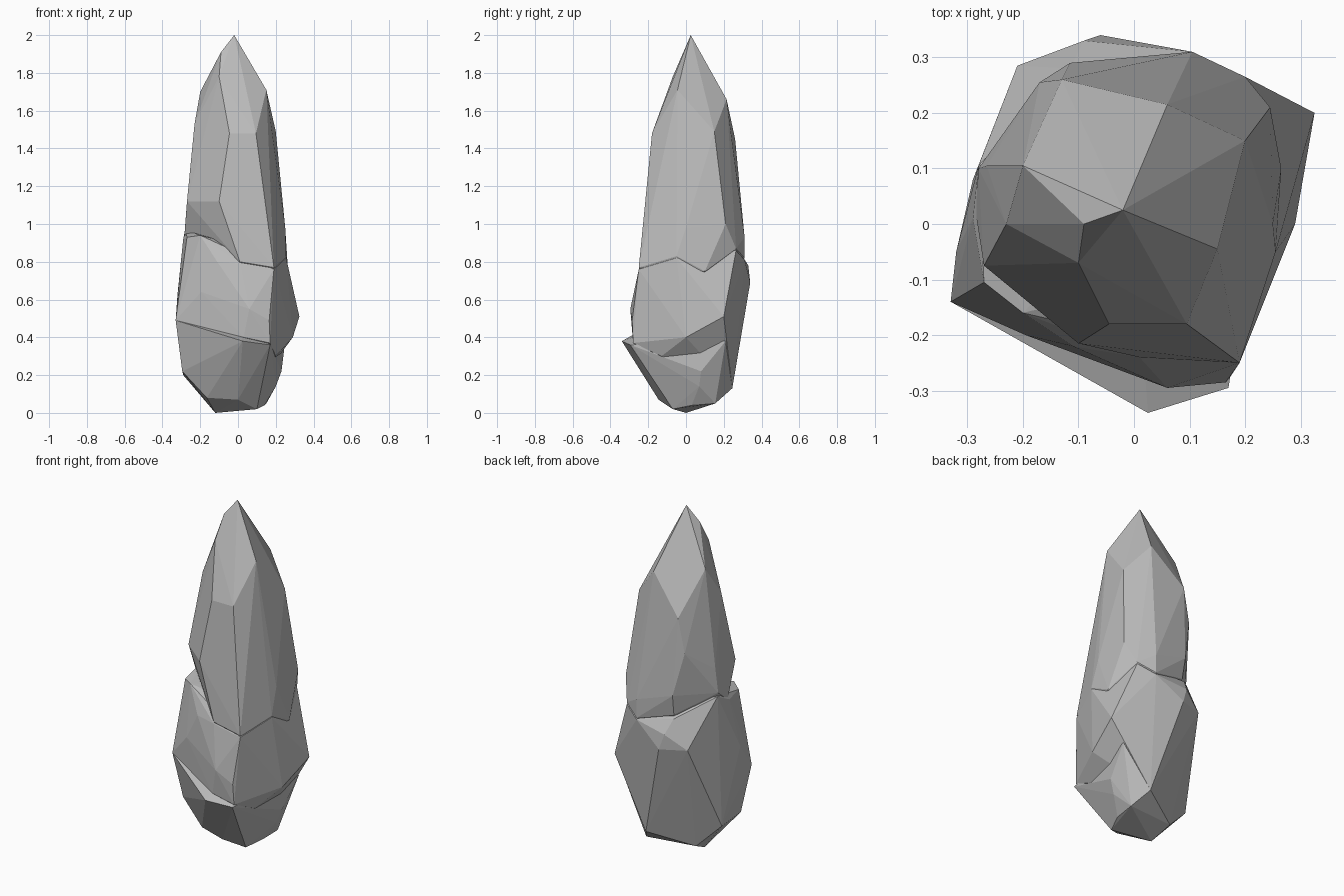
import bpy
import bmesh

default_cube = bpy.data.objects.get("Cube")
if default_cube:
    bpy.data.objects.remove(default_cube, do_unlink=True)

stone = bpy.data.materials.new("stone grey")
stone.use_nodes = True
grey = (0.5, 0.5, 0.5, 1)
stone.diffuse_color = grey
stone.node_tree.nodes["Principled BSDF"].inputs["Base Color"].default_value = grey


def chiselled_chunk(name, corners):
    """Flat faceted piece of stone stretched around its corner points."""
    mesh = bpy.data.meshes.new(name)
    bm = bmesh.new()
    for corner in corners:
        bm.verts.new(corner)
    bmesh.ops.convex_hull(bm, input=list(bm.verts))
    buried = [v for v in bm.verts if not v.link_faces]
    bmesh.ops.delete(bm, geom=buried, context="VERTS")
    bmesh.ops.recalc_face_normals(bm, faces=list(bm.faces))
    bm.to_mesh(mesh)
    bm.free()
    mesh.materials.append(stone)
    chunk = bpy.data.objects.new(name, mesh)
    bpy.context.collection.objects.link(chunk)
    return chunk


def merge_into(target, pieces):
    """Fuse the pieces into the target so no inner walls remain."""
    for piece in pieces:
        union = target.modifiers.new("fuse " + piece.name, "BOOLEAN")
        union.operation = "UNION"
        union.solver = "EXACT"
        union.object = piece
    bpy.context.view_layer.update()
    depsgraph = bpy.context.evaluated_depsgraph_get()
    fused = bpy.data.meshes.new_from_object(target.evaluated_get(depsgraph))
    target.modifiers.clear()
    target.data = fused
    for piece in pieces:
        bpy.data.objects.remove(piece, do_unlink=True)


# Tall pointed upper shard, its right side running down into the shoulder
spire = chiselled_chunk("rock_spire", [
    (-.02, .025, 2), (-.09, 0, 1.91), (-.1, -.07, 1.78),
    (-.2, .105, 1.7), (.15, -.045, 1.71), (.06, .215, 1.66),
    (-.23, 0, 1.53), (-.045, -.18, 1.48), (.095, -.18, 1.48),
    (.2, .15, 1.49), (-.13, .26, 1.45), (-.17, .255, 1.25),
    (-.27, -.075, 1.12), (-.1, -.215, 1.12), (-.265, .105, 1.13),
    (.245, .21, 1), (.105, .31, .93), (.255, -.05, .83),
    (.25, 0, .98), (.19, -.25, .77), (.01, -.24, .8),
    (-.115, .29, 1), (-.11, .27, .88), (.2, .265, .87),
    (.105, .31, .82), (.265, .1, .75), (-.28, .1, .99),
    (-.285, .02, .92), (0, 0, .5),
])

# Bulging middle with the shoulder ledges
shoulder = chiselled_chunk("rock_shoulder", [
    (-.29, .01, .92), (-.27, -.105, .93), (-.2, -.16, .94),
    (-.32, -.05, .63), (-.33, -.14, .49), (-.195, -.2, .64),
    (-.11, -.22, .8), (.01, -.24, .79), (.19, -.25, .76),
    (.06, -.295, .55), (.165, -.285, .49), (.255, -.05, .82),
    (.2, .265, .86), (.105, .31, .81), (-.115, .28, .86),
    (-.09, .33, .78), (-.06, .34, .69), (-.21, .285, .7),
    (-.28, .105, .97), (.325, .2, .51), (.29, 0, .4),
    (.17, -.28, .37), (.03, -.28, .4), (.2, -.13, .3),
    (.09, .245, .13), (-.29, .08, .2), (-.15, .12, .06),
])

# Narrowing foot with the jutting front lip
foot = chiselled_chunk("rock_foot", [
    (.025, -.34, .38), (.17, -.295, .36), (-.33, -.14, .49),
    (-.295, -.09, .22), (-.29, .08, .2), (-.15, .12, .06),
    (-.12, 0, 0), (-.165, -.1, .08), (0, -.145, .07),
    (.1, -.07, .02), (.14, .03, .04), (.15, .155, .05),
    (.2, .07, .14), (.23, .08, .22), (.22, .02, .28),
    (.25, .21, .38), (.09, .245, .13), (0, 0, .5),
])

merge_into(spire, [shoulder, foot])
spire.name = "faceted_rock"
for face in spire.data.polygons:
    face.use_smooth = False
